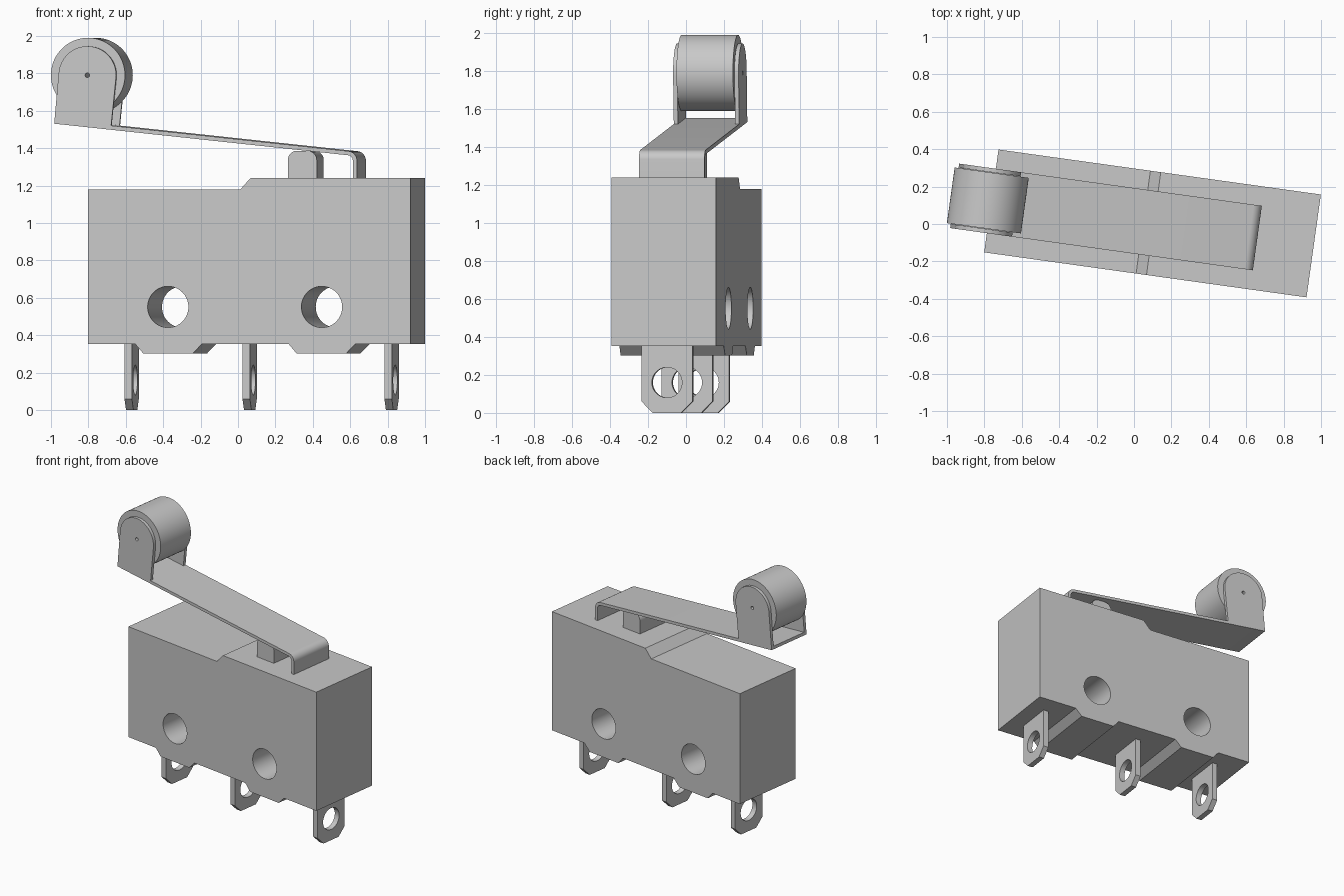
import bpy, bmesh
from math import sin, cos, radians, tan
from mathutils import Matrix, Vector

cube = bpy.data.objects.get("Cube")
if cube:
    bpy.data.objects.remove(cube, do_unlink=True)

grey = bpy.data.materials.new("plain_grey")
grey.use_nodes = True
colour = (0.578, 0.578, 0.578, 1)
grey.diffuse_color = colour
grey.node_tree.nodes["Principled BSDF"].inputs["Base Color"].default_value = colour

# The whole switch is turned slightly about the vertical axis
PLACE = Matrix.Translation((0.099, 0.003, 0)) @ Matrix.Rotation(radians(-7.94), 4, 'Z')


def arc(cx, cz, r, start=0, end=360, n=64):
    """Points on an arc; a full turn leaves out the repeated last point."""
    last = n if end - start >= 360 else n - 1
    angles = [radians(start + (end - start) * i / last) for i in range(n)]
    return [(cx + r * cos(a), cz + r * sin(a)) for a in angles]


def fillet(points, index, r, n=8):
    """Replace one corner of an outline with a rounded one."""
    p = Vector(points[index])
    a = (Vector(points[index - 1]) - p).normalized()
    b = (Vector(points[(index + 1) % len(points)]) - p).normalized()
    half = a.angle(b) / 2
    centre = p + (a + b).normalized() * (r / sin(half))
    start = p + a * (r / tan(half)) - centre
    end = p + b * (r / tan(half)) - centre
    spokes = [start.lerp(end, i / n).normalized() * r for i in range(n + 1)]
    return points[:index] + [tuple(centre + s) for s in spokes] + points[index + 1:]


def prism(name, outline, t0, t1, along='y', holes=()):
    """Extrude an outline along x or y, cut holes through it, shade and place it."""
    def mesh(pts, lo, hi):
        bm = bmesh.new()
        base = [bm.verts.new((a, lo, b) if along == 'y' else (lo, a, b)) for a, b in pts]
        face = bm.faces.new(base)
        moved = bmesh.ops.extrude_face_region(bm, geom=[face])["geom"]
        step = (0, hi - lo, 0) if along == 'y' else (hi - lo, 0, 0)
        bmesh.ops.translate(bm, vec=step, verts=[v for v in moved if isinstance(v, bmesh.types.BMVert)])
        bmesh.ops.recalc_face_normals(bm, faces=bm.faces)
        me = bpy.data.meshes.new(name)
        bm.to_mesh(me)
        bm.free()
        me.materials.append(grey)
        ob = bpy.data.objects.new(name, me)
        bpy.context.collection.objects.link(ob)
        return ob

    ob = mesh(outline, t0, t1)
    cutters = [mesh(h, t0 - 0.05, t1 + 0.05) for h in holes]
    for c in cutters:
        c.hide_render = True
        mod = ob.modifiers.new("hole", 'BOOLEAN')
        mod.operation, mod.solver, mod.object = 'DIFFERENCE', 'EXACT', c
    if cutters:
        graph = bpy.context.evaluated_depsgraph_get()
        cut = bpy.data.meshes.new_from_object(ob.evaluated_get(graph))
        ob.modifiers.clear()
        ob.data = cut
        for c in cutters:
            bpy.data.objects.remove(c, do_unlink=True)
    ob.name = name
    bpy.ops.object.select_all(action='DESELECT')
    ob.select_set(True)
    bpy.context.view_layer.objects.active = ob
    bpy.ops.object.shade_smooth_by_angle(angle=radians(30))
    ob.matrix_world = PLACE


# Housing: stepped top, two feet below, two mounting holes
END, DEPTH, BASE, FOOT = 0.87, 0.2775, 0.352, 0.301
housing = [(-END, BASE)]
for left in (-0.615, 0.213):
    housing += [(left, BASE), (left + 0.043, FOOT), (left + 0.308, FOOT), (left + 0.358, BASE)]
housing += [(END, BASE), (END, 1.24), (0.006, 1.24), (-0.05, 1.178), (-END, 1.178)]
prism("housing", housing, -DEPTH, DEPTH,
      holes=[arc(u, 0.551, 0.11) for u in (-0.439, 0.391)])

# Three terminals with chamfered tips and an eyelet
W, CH = 0.135, 0.06
tab = [(-W, 0.36), (-W, CH), (CH - W, 0), (W - CH, 0), (W, CH), (W, 0.36)]
for name, u in (("right", -0.674), ("middle", -0.037), ("left", 0.729)):
    prism(name + "_terminal", tab, u - 0.02, u + 0.02, 'x', [arc(0, 0.16, 0.08, n=48)])

# Plunger button under the lever
button = [(0.188, 1.23), (0.344, 1.23), (0.344, 1.386), (0.188, 1.386)]
button = fillet(fillet(button, 3, 0.05), 2, 0.05)
prism("plunger", button, -W, W)

# Lever: sloping strip bent down into the housing
SLOPE, T, HALF, TIP = 0.1065, 0.022, 0.174, -1.068


def under(u):
    return 1.531 - SLOPE * (u - TIP)


leg_out, leg_in = 0.566, 0.566 - T
lever = [(TIP, under(TIP)), (leg_in, under(leg_in)), (leg_in, 1.235),
         (leg_out, 1.235), (leg_out, under(leg_out) + T), (TIP + 0.002, under(TIP) + T)]
lever = fillet(fillet(lever, 4, 0.05), 1, 0.028)
prism("lever", lever, -HALF, HALF)

# Roller and its two cheeks, bored for a thin axle
CU, CZ, R, TILT = -0.889, 1.79, 0.155, -6.08
bore = arc(CU, CZ, 0.012, n=16)
cheek = arc(CU, CZ, R, TILT, TILT + 180, 40) + [(TIP, under(TIP)), (-0.763, under(-0.763))]
for name, v in (("front", -HALF), ("back", HALF - T)):
    prism(name + "_cheek", cheek, v, v + T, holes=[bore])
prism("roller", arc(CU, CZ, 0.2, n=72), -0.15, 0.15, holes=[bore])
